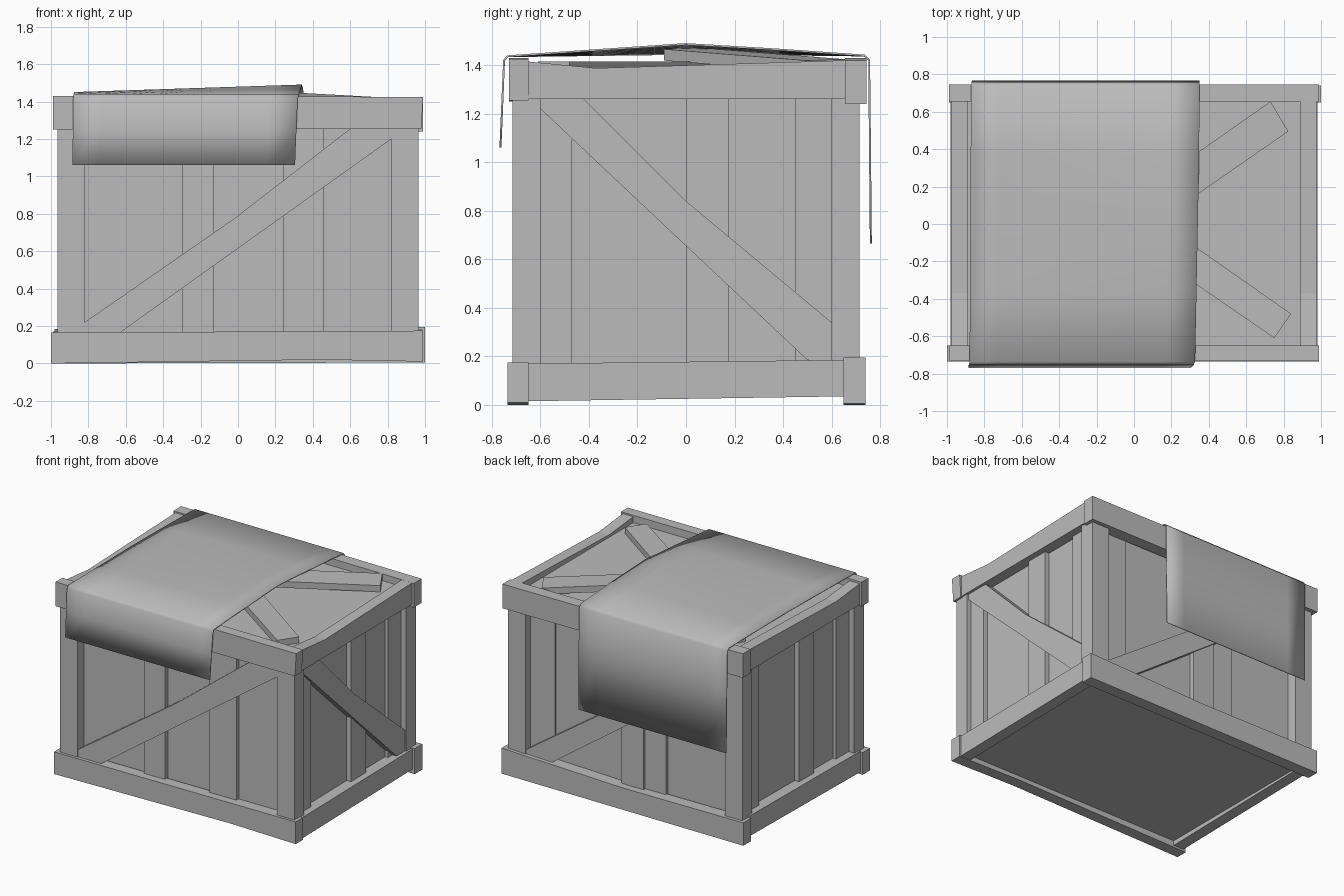
import bpy
import bmesh
import math

if "Cube" in bpy.data.objects:
    bpy.data.objects.remove(bpy.data.objects["Cube"], do_unlink=True)

grey = bpy.data.materials.new("plain_grey")
grey.use_nodes = True
grey.diffuse_color = (0.5, 0.5, 0.5, 1)
grey.node_tree.nodes["Principled BSDF"].inputs["Base Color"].default_value = (0.5, 0.5, 0.5, 1)


def finish(name, bm):
    bmesh.ops.recalc_face_normals(bm, faces=bm.faces[:])
    mesh = bpy.data.meshes.new(name)
    bm.to_mesh(mesh)
    bm.free()
    mesh.materials.append(grey)
    obj = bpy.data.objects.new(name, mesh)
    bpy.context.collection.objects.link(obj)
    return obj


def board(name, outline, axis, near, far, tilt=0.0):
    """Extrude a flat outline along an axis; tilt raises the board along x."""
    bm = bmesh.new()
    rings = []
    for d in (near, far):
        ring = []
        for a, b in outline:
            co = {"x": (d, a, b), "y": (a, d, b), "z": (a, b, d + tilt * a)}[axis]
            ring.append(bm.verts.new(co))
        rings.append(ring)
        bm.faces.new(ring)
    n = len(outline)
    for i in range(n):
        j = (i + 1) % n
        bm.faces.new((rings[0][i], rings[0][j], rings[1][j], rings[1][i]))
    return finish(name, bm)


def rect(a0, a1, b0, b1):
    return [(a0, b0), (a1, b0), (a1, b1), (a0, b1)]


# Inner body, lid and floor
board("inner_box", rect(-0.87, 0.87, -0.61, 0.61), "z", 0.06, 1.36)
board("lid_panel", rect(-0.91, 0.91, -0.66, 0.66), "z", 1.32, 1.37)
board("floor_panel", rect(-0.91, 0.91, -0.66, 0.66), "z", 0.05, 0.09)

# Corner posts
for side, sx in (("left", 1), ("right", -1)):
    for end, sy in (("front", -1), ("back", 1)):
        board(f"{end}_{side}_post",
              [(sx * 0.82, sy * 0.6), (sx * 0.965, sy * 0.6),
               (sx * 0.965, sy * 0.715), (sx * 0.82, sy * 0.715)], "z", 0.1, 1.33)

# Front and back rails, slightly crooked
board("front_bottom_rail", [(-1, 0.0), (0.45, 0.02), (0.99, 0.01), (0.99, 0.175), (-1, 0.165)],
      "y", -0.735, -0.65)
board("back_bottom_rail", [(-0.99, 0.0), (1, 0.005), (1, 0.195), (0, 0.165), (-0.99, 0.17)],
      "y", 0.65, 0.74)
board("front_top_rail", [(-0.99, 1.25), (0.98, 1.255), (0.99, 1.425), (-0.99, 1.43)],
      "y", -0.73, -0.65)
board("back_top_rail", [(-0.99, 1.25), (0.99, 1.24), (0.99, 1.42), (-0.99, 1.43)],
      "y", 0.655, 0.745)

# Side rails with sagging tops
for side, sx in (("left", 1), ("right", -1)):
    board(f"{side}_bottom_rail",
          [(-0.65, 0.015), (0.65, 0.035), (0.65, 0.185), (-0.65, 0.17)],
          "x", sx * 0.895, sx * 0.98)
    board(f"{side}_top_rail",
          [(-0.65, 1.26), (0.655, 1.26), (0.655, 1.42), (-0.37, 1.388), (-0.65, 1.415)],
          "x", sx * 0.89, sx * 0.975)

# Wall planks: edges along the wall, and outer depth of each plank
low, high = 0.1, 1.34
front = [(-0.82, -0.3, 0.64), (-0.3, -0.13, 0.675), (-0.13, 0.24, 0.64),
         (0.24, 0.46, 0.675), (0.46, 0.82, 0.645)]
back = [(-0.82, -0.3, 0.64), (-0.3, -0.13, 0.665), (-0.13, 0.05, 0.685),
        (0.05, 0.62, 0.645), (0.62, 0.82, 0.655)]
flank = [(-0.6, -0.47, 0.93), (-0.47, 0.0, 0.895), (0.0, 0.175, 0.93),
         (0.175, 0.45, 0.895), (0.45, 0.6, 0.92)]
for i, (a, b, d) in enumerate(front):
    board(f"front_plank_{i}", rect(a, b, low, high), "y", -0.6, -d)
for i, (a, b, d) in enumerate(back):
    board(f"back_plank_{i}", rect(a, b, low, high), "y", 0.6, d)
for i, (a, b, d) in enumerate(flank):
    board(f"left_plank_{i}", rect(a, b, low, high), "x", 0.86, d)
    board(f"right_plank_{i}", rect(-b, -a, low, high), "x", -0.86, -d)

# Diagonal braces on the front, back and left walls
brace = [(-0.82, 0.16), (-0.63, 0.165), (0.0, 0.615), (0.82, 1.2),
         (0.82, 1.26), (0.6, 1.255), (-0.02, 0.775), (-0.82, 0.22)]
board("front_brace", brace, "y", -0.63, -0.71)
board("back_brace", [(-a, b) for a, b in brace], "y", 0.63, 0.71)
board("left_brace", [(0.6, 0.17), (0.5, 0.185), (0.0, 0.655), (-0.6, 1.22),
                     (-0.6, 1.27), (-0.42, 1.26), (0.0, 0.84), (0.6, 0.34)], "x", 0.88, 0.955)

# Crossed boards on the lid, the short one resting on the long one
board("lid_long_board", [(0.84, -0.48), (0.75, -0.61), (-0.82, 0.47), (-0.73, 0.62)],
      "z", 1.36, 1.415)
board("lid_short_board", [(0.73, 0.655), (0.825, 0.495), (-0.02, -0.09), (-0.12, 0.06)],
      "z", 1.418, 1.465, tilt=-0.055)

# Cloth draped over the top, higher along its right-hand ridge
profile = [(-0.765, 1.06, 0), (-0.757, 1.25, 0), (-0.75, 1.42, 0), (-0.735, 1.437, 0),
           (-0.37, 1.442, 0.5), (0, 1.447, 1), (0.37, 1.445, 0.5),
           (0.735, 1.44, 0), (0.755, 1.42, 0), (0.758, 1.1, 0), (0.762, 0.665, 0)]
bm = bmesh.new()
cols = 8
rows = []
for k, (y, z, lift) in enumerate(profile):
    t = k / (len(profile) - 1)
    x0, x1 = -0.885 + 0.02 * t, 0.305 + 0.045 * min(1, 1.6 * t)
    rows.append([bm.verts.new((x0 + (x1 - x0) * c / cols, y, z + 0.04 * lift * c / cols))
                 for c in range(cols + 1)])
for r0, r1 in zip(rows, rows[1:]):
    for c in range(cols):
        bm.faces.new((r0[c], r0[c + 1], r1[c + 1], r1[c]))
cloth = finish("draped_cloth", bm)
solid = cloth.modifiers.new("thickness", "SOLIDIFY")
solid.thickness = 0.008
solid.offset = 0
bpy.ops.object.select_all(action="DESELECT")
cloth.select_set(True)
bpy.context.view_layer.objects.active = cloth
bpy.ops.object.shade_smooth_by_angle(angle=math.radians(80))
